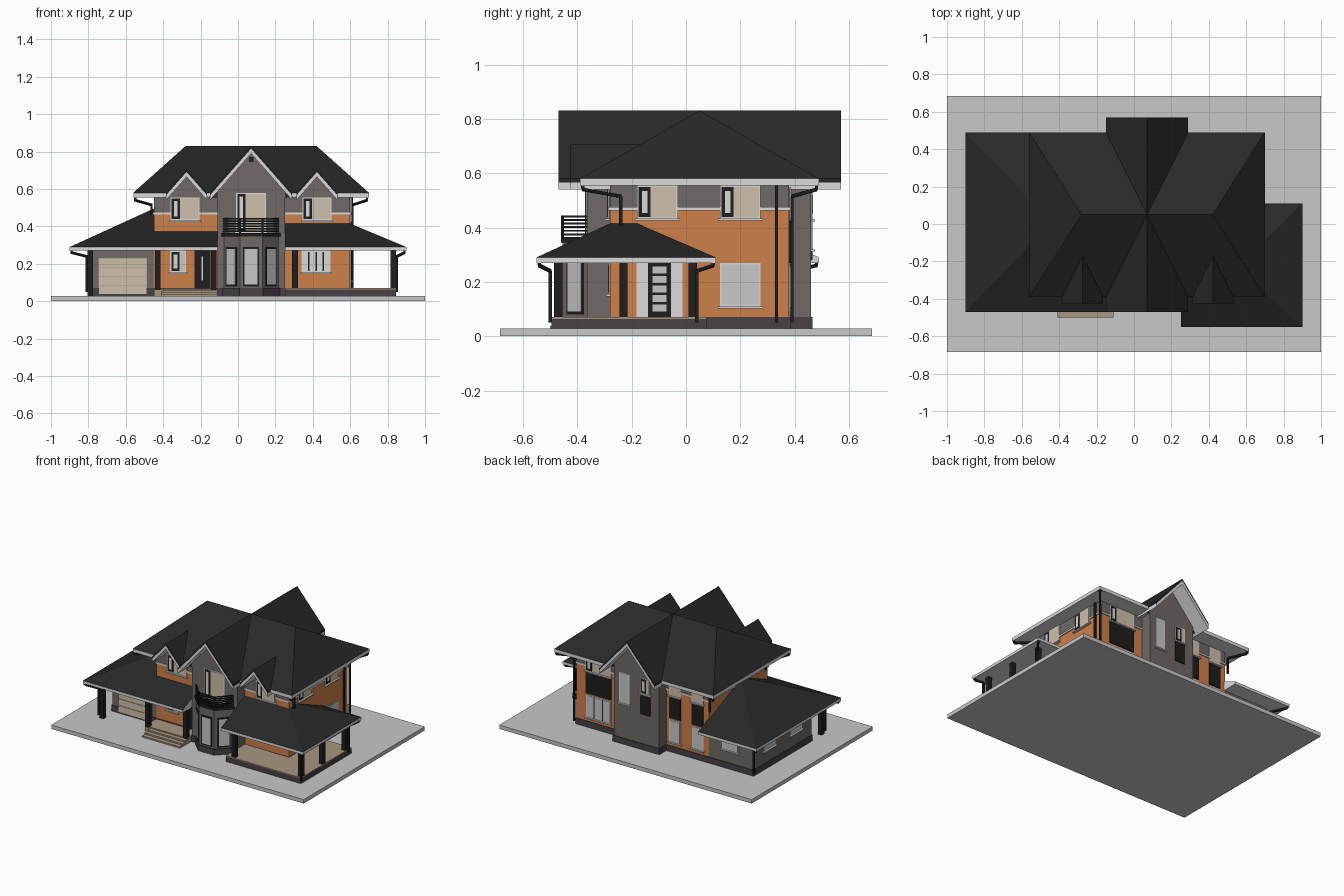
import bpy, bmesh
from mathutils import Vector

if "Cube" in bpy.data.objects:
    bpy.data.objects.remove(bpy.data.objects["Cube"])

def material(name, r, g, b):
    m = bpy.data.materials.new(name)
    m.diffuse_color = [((c / 255 + .055) / 1.055) ** 2.4 for c in (r, g, b)] + [1]
    m.use_nodes = True
    m.node_tree.nodes["Principled BSDF"].inputs["Base Color"].default_value = m.diffuse_color
    return m

ROOF = material("roof_charcoal", 40, 40, 40)
ORANGE = material("orange_wall", 206, 128, 74)
GREY = material("grey_wall", 112, 105, 102)
PLINTH = material("plinth_dark", 72, 65, 70)
SLAB = material("paving_grey", 200, 200, 200)
TRIM = material("trim_white", 218, 218, 218)
TAN = material("tan_blind", 206, 192, 172)
BLACK = material("black_frame", 30, 30, 30)
STONE = material("stone_floor", 168, 150, 128)

def hull(name, pts, mat, under=None):
    """Convex solid; with `under`, only upward sloping faces keep mat."""
    me = bpy.data.meshes.new(name)
    bm = bmesh.new()
    for p in pts:
        bm.verts.new(p)
    bmesh.ops.convex_hull(bm, input=bm.verts[:])
    bmesh.ops.dissolve_limit(bm, angle_limit=.01, verts=bm.verts[:], edges=bm.edges[:])
    bmesh.ops.recalc_face_normals(bm, faces=bm.faces[:])
    if under:
        for f in bm.faces:
            f.material_index = 0 if f.normal.z > .2 else 1
    bm.to_mesh(me)
    bm.free()
    me.materials.append(mat)
    if under:
        me.materials.append(under)
    ob = bpy.data.objects.new(name, me)
    bpy.context.collection.objects.link(ob)
    return ob

def box(name, x0, x1, y0, y1, z0, z1, mat):
    return hull(name, [(x, y, z) for x in (x0, x1) for y in (y0, y1) for z in (z0, z1)], mat)

def prism_y(name, prof, y0, y1, mat):
    return hull(name, [(x, y, z) for x, z in prof for y in (y0, y1)], mat)

def bar(name, p, q, r, mat=BLACK):
    """Square bar between two points."""
    p, q = Vector(p), Vector(q)
    d = (q - p).normalized()
    a = d.cross(Vector((0, 0, 1)) if abs(d.z) < .9 else Vector((1, 0, 0))).normalized()
    b = d.cross(a)
    return hull(name, [e + a * i * r + b * j * r for e in (p, q) for i in (-1, 1) for j in (-1, 1)], mat)

def path(name, pts, r, mat=BLACK):
    for p, q in zip(pts, pts[1:]):
        bar(name, p, q, r, mat)

def plate(name, o, n, u0, u1, z0, z1, t, mat):
    """Thin plate on a vertical wall through o with outward normal n."""
    n = Vector((n[0], n[1], 0)).normalized()
    u, o = Vector((-n.y, n.x, 0)), Vector((o[0], o[1], 0))
    return hull(name, [o + u * a + n * d + Vector((0, 0, z)) for a in (u0, u1)
                       for d in (-.002, t) for z in (z0, z1)], mat)

F, R, B, L = (0, -1), (1, 0), (0, 1), (-1, 0)

def window(name, o, n, w, z0, z1, pane=TAN, bars=0, sash=True):
    h = w / 2
    plate(name + "_frame", o, n, -h, h, z0, z1, .003, TRIM)
    plate(name + "_pane", o, n, -h + .006, h - .006, z0 + .006, z1 - .006, .005, pane)
    if sash:
        plate(name + "_sash", o, n, -h + .006, -h + .05, z0 + .006, z1 - .006, .006, BLACK)
        plate(name + "_sash_glass", o, n, -h + .018, -h + .038, z0 + .02, z1 - .02, .007, TRIM)
    for i in range(bars):
        c = -h + w * (i + 1) / (bars + 1)
        plate(name + "_bar", o, n, c - .004, c + .004, z0 + .006, z1 - .006, .007, BLACK)
    plate(name + "_sill", o, n, -h - .008, h + .008, z0 - .008, z0, .015, TRIM)

# Ground slab, main body, garage body and the tall gabled body
box("paving", -1, 1, -.685, .685, 0, .028, SLAB)
box("house_lower", -.45, .6, -.28, .38, .028, .475, ORANGE)
box("house_upper", -.45, .6, -.28, .38, .475, .57, GREY)
box("wall_band", -.457, .607, -.287, .387, .463, .475, TRIM)
box("house_plinth", -.455, .605, -.285, .385, .028, .07, PLINTH)
box("garage_walls", -.8, -.45, -.28, .38, .028, .29, GREY)
box("garage_plinth", -.805, -.45, -.284, .385, .028, .07, PLINTH)
prism_y("gable_body", [(-.11, .028), (.25, .028), (.25, .596), (.07, .80), (-.11, .596)], -.365, .46, GREY)
box("gable_plinth", -.115, .255, -.37, .465, .028, .07, PLINTH)

# Angled front bay with balcony
bay = [(-.08, -.36), (.01, -.455), (.13, -.455), (.22, -.36)]
hull("bay", [(x, y, z) for x, y in bay for z in (.028, .35)], GREY)
hull("bay_plinth", [(.07 + (x - .07) * 1.05, y - .006, z) for x, y in bay for z in (.028, .07)], PLINTH)
hull("balcony_floor", [(.07 + (x - .07) * 1.05, y - .005, z) for x, y in bay for z in (.345, .365)], BLACK)
for i in range(6):
    path("balcony_rail", [(x, y, .375 + i * .0132) for x, y in bay], .0035)
for x, y in bay:
    bar("balcony_post", (x, y, .36), (x, y, .445), .005)
for (x0, y0), (x1, y1) in zip(bay, bay[1:]):
    o, n = ((x0 + x1) / 2, (y0 + y1) / 2), (y1 - y0, x0 - x1)
    plate("bay_frame", o, n, -.042, .042, .08, .29, .004, BLACK)
    plate("bay_glass", o, n, -.034, .034, .09, .28, .006, SLAB)

# Main hip roof, notched where the gables break through the eaves
def rect(x0, x1, y0, y1, z):
    return [(x, y, z) for x in (x0, x1) for y in (y0, y1)]

roof = hull("main_roof", rect(-.56, .70, -.39, .49, .555) + rect(-.56, .70, -.39, .49, .58)
            + [(-.28, .05, .83), (.42, .05, .83)], ROOF, TRIM)
S = .25 / .22
cutters = []
for cx, peak, y0, y1 in ((.07, .83, -.6, -.36), (.07, .83, .45, .7), (-.275, .705, -.6, -.28), (.422, .705, -.6, -.28)):
    w = (peak - .02 - .53) / S
    c = prism_y("notch", [(cx - w, .53), (cx + w, .53), (cx, peak - .02)], y0, y1, ROOF)
    m = roof.modifiers.new("notch", 'BOOLEAN')
    m.operation, m.object, m.solver = 'DIFFERENCE', c, 'EXACT'
    c.hide_render = True
    cutters.append(c)
dg = bpy.context.evaluated_depsgraph_get()
cut = bpy.data.meshes.new_from_object(roof.evaluated_get(dg))
roof.modifiers.clear()
roof.data = cut
for c in cutters:
    bpy.data.objects.remove(c)

# Gable and dormer roofs: dark slab above a white barge board
def gable_roof(name, cx, peak, hw, y0, y1):
    for s in (-1, 1):
        for part, a, b, mat in (("_tiles", 0, .014, ROOF), ("_barge", .014, .04, TRIM)):
            prism_y(name + part, [(cx, peak - a), (cx, peak - b), (cx + s * hw, peak - S * hw - a),
                                  (cx + s * hw, peak - S * hw - b)], y0, y1, mat)

gable_roof("gable_roof", .07, .83, .22, -.47, .57)
plate("gable_vent", (.07, -.365), F, -.012, .012, .745, .77, .006, BLACK)
for cx in (-.275, .422):
    gable_roof("dormer_roof", cx, .705, .11, -.425, -.15)
    prism_y("dormer_wall", [(cx - .1, .55), (cx + .1, .55), (cx + .1, .567), (cx, .68), (cx - .1, .567)], -.284, -.2, GREY)

# Lower roofs over the garage, entrance and porch
hull("garage_roof", rect(-.9, -.44, -.47, .49, .27) + rect(-.9, -.44, -.47, .49, .29)
     + [(-.44, .01, .5)], ROOF, TRIM)
hull("entrance_roof", rect(-.44, -.11, -.47, -.275, .27) + rect(-.44, -.11, -.47, -.275, .29)
     + [(-.44, -.275, .375), (-.11, -.275, .375)], ROOF, TRIM)
hull("porch_roof", rect(.25, .9, -.55, .11, .27) + rect(.25, .9, -.55, .11, .29)
     + rect(.25, .6, -.28, -.18, .415), ROOF, TRIM)

# Porch and entrance floors, steps and posts
box("porch_base", .25, .845, -.495, .075, .028, .064, PLINTH)
box("porch_floor", .25, .845, -.495, .075, .064, .07, STONE)
box("entrance_base", -.45, -.11, -.41, -.28, .028, .066, STONE)
for i in range(3):
    box("entrance_step", -.41, -.11, -.50 + i * .03, -.40, .028, .038 + i * .01, STONE)
for x, y, z in ((-.79, -.40, .028), (-.43, -.40, .06), (-.13, -.40, .06), (.305, -.47, .07),
                (.83, -.47, .07), (.83, -.23, .07), (.83, .025, .07)):
    box("post", x - .015, x + .015, y - .015, y + .015, z, .275, BLACK)

# Garage door
plate("garage_door", (-.617, -.28), F, -.13, .13, .035, .232, .004, STONE)
for i in range(4):
    plate("garage_door_panel", (-.617, -.28), F, -.127, .127, .039 + i * .048, .084 + i * .048, .008, TAN)

# Front door and front windows
plate("front_door", (-.19, -.28), F, -.043, .043, .068, .27, .006, BLACK)
plate("door_handle", (-.19, -.28), F, -.004, .002, .11, .24, .009, TRIM)
window("entrance_window", (-.32, -.28), F, .085, .155, .27, SLAB)
window("front_window_left", (-.283, -.284), F, .155, .433, .555)
window("front_window_right", (.422, -.284), F, .155, .433, .555)
window("front_window_ground", (.418, -.28), F, .155, .155, .27, TRIM, 3, False)
window("balcony_door", (.07, -.365), F, .16, .37, .58)

# Right side windows and glazed porch door
for y in (-.105, .2):
    window("side_window_upper", (.603, y), R, .15, .433, .555)
window("side_window_ground", (.6, .2), R, .15, .11, .27, SLAB, 0, False)
plate("porch_door_surround", (.6, -.097), R, -.085, .085, .07, .275, .003, TRIM)
plate("porch_door", (.6, -.097), R, -.042, .042, .07, .27, .006, BLACK)
for i in range(5):
    plate("porch_door_glass", (.6, -.097), R, -.026, .026, .09 + i * .035, .117 + i * .035, .008, SLAB)

# Back windows with dark spandrels between the floors
for x, w in ((.425, .2), (-.18, .09), (-.36, .09)):
    window("back_window_ground", (x, .38), B, w, .10, .26, SLAB, 2 if w > .1 else 0, False)
    plate("back_spandrel", (x, .38), B, -w / 2, w / 2, .27, .425, .007, BLACK)
    window("back_window_upper", (x, .383), B, w, .433, .55, TAN, 0, w > .1)
window("gable_window", (.165, .46), B, .08, .32, .54, SLAB, 0, False)
plate("gable_dark_panel", (.0, .46), B, -.04, .04, .28, .42, .006, BLACK)
window("gable_window_small", (.0, .46), B, .08, .43, .54)

# Garage windows
for y in (-.1, .2):
    window("garage_side_window", (-.8, y), L, .13, .16, .235, SLAB, 0, False)
window("garage_back_window", (-.62, .38), B, .13, .16, .235, SLAB, 0, False)

# Gutter downpipes
for s, xe, xw, zb in ((-1, -.55, -.462, .46), (1, .69, .612, .40)):
    path("downpipe_front", [(xe, -.38, .555), (xe, -.38, .54), (xw, -.24, .515), (xw, -.24, zb)], .006)
path("downpipe_back_right", [(.69, .48, .555), (.69, .48, .54), (.612, .39, .515), (.612, .39, .05)], .006)
bar("downpipe_side", (.608, .333, .05), (.608, .333, .57), .006)
path("downpipe_back_left", [(-.55, .48, .555), (-.55, .48, .54), (-.462, .39, .515), (-.462, .39, .40)], .006)
for xe, ye, xw, yw in ((-.89, -.46, -.81, -.42), (-.89, .48, -.81, .39), (.89, -.54, .85, -.5), (.89, .1, .85, .04)):
    path("downpipe_low", [(xe, ye, .275), (xe, ye, .26), (xw, yw, .24), (xw, yw, .05)], .006)
